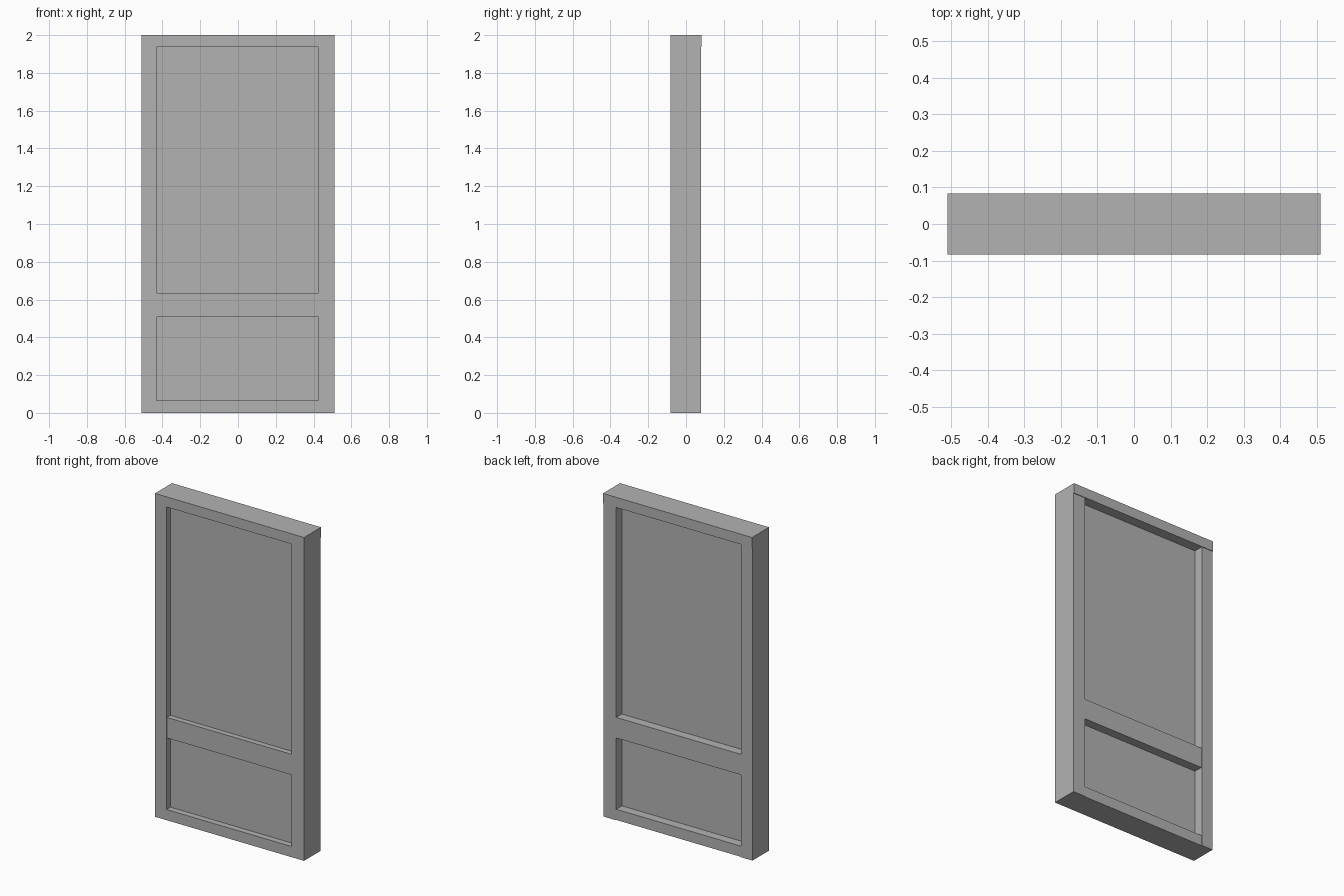
import bpy
import bmesh
from mathutils import Matrix, Vector

cube = bpy.data.objects.get("Cube")
if cube:
    bpy.data.objects.remove(cube, do_unlink=True)

# One plain grey
GREY = (0.45, 0.45, 0.45, 1)
grey = bpy.data.materials.new("plain grey")
grey.use_nodes = True
grey.diffuse_color = GREY
grey.node_tree.nodes["Principled BSDF"].inputs["Base Color"].default_value = GREY


def board(name, x, y, z):
    """Flat-faced board spanning the given (min, max) ranges."""
    lo, hi = (Vector(v) for v in zip(x, y, z))
    bm = bmesh.new()
    matrix = Matrix.Translation((lo + hi) / 2) @ Matrix.Diagonal((*(hi - lo), 1))
    bmesh.ops.create_cube(bm, size=1, matrix=matrix)
    mesh = bpy.data.meshes.new(name)
    bm.to_mesh(mesh)
    bm.free()
    mesh.materials.append(grey)
    obj = bpy.data.objects.new(name, mesh)
    bpy.context.collection.objects.link(obj)


EDGE = 0.51             # half width
FRONT, BACK = -0.083, 0.083
STEP = 0.004            # small set-back between joined boards
INNER = (-0.431, 0.425)  # opening between the stiles
TOP = 1.937

# Outer frame
board("top_rail", (-EDGE, EDGE), (FRONT, BACK), (TOP, 2))
board("right_stile", (-EDGE, INNER[0]), (FRONT, BACK - STEP), (0, TOP))
board("left_stile", (INNER[1], EDGE), (FRONT, BACK - STEP), (0, TOP))
board("bottom_rail", INNER, (FRONT, BACK - 2 * STEP), (0, 0.066))

# Middle rail and recessed panels
board("middle_rail", INNER, (FRONT + STEP, BACK - 2 * STEP), (0.507, 0.634))
for name, z in (("lower_panel", (0.066, 0.507)), ("upper_panel", (0.634, TOP))):
    board(name, INNER, (-0.045, 0.02), z)
